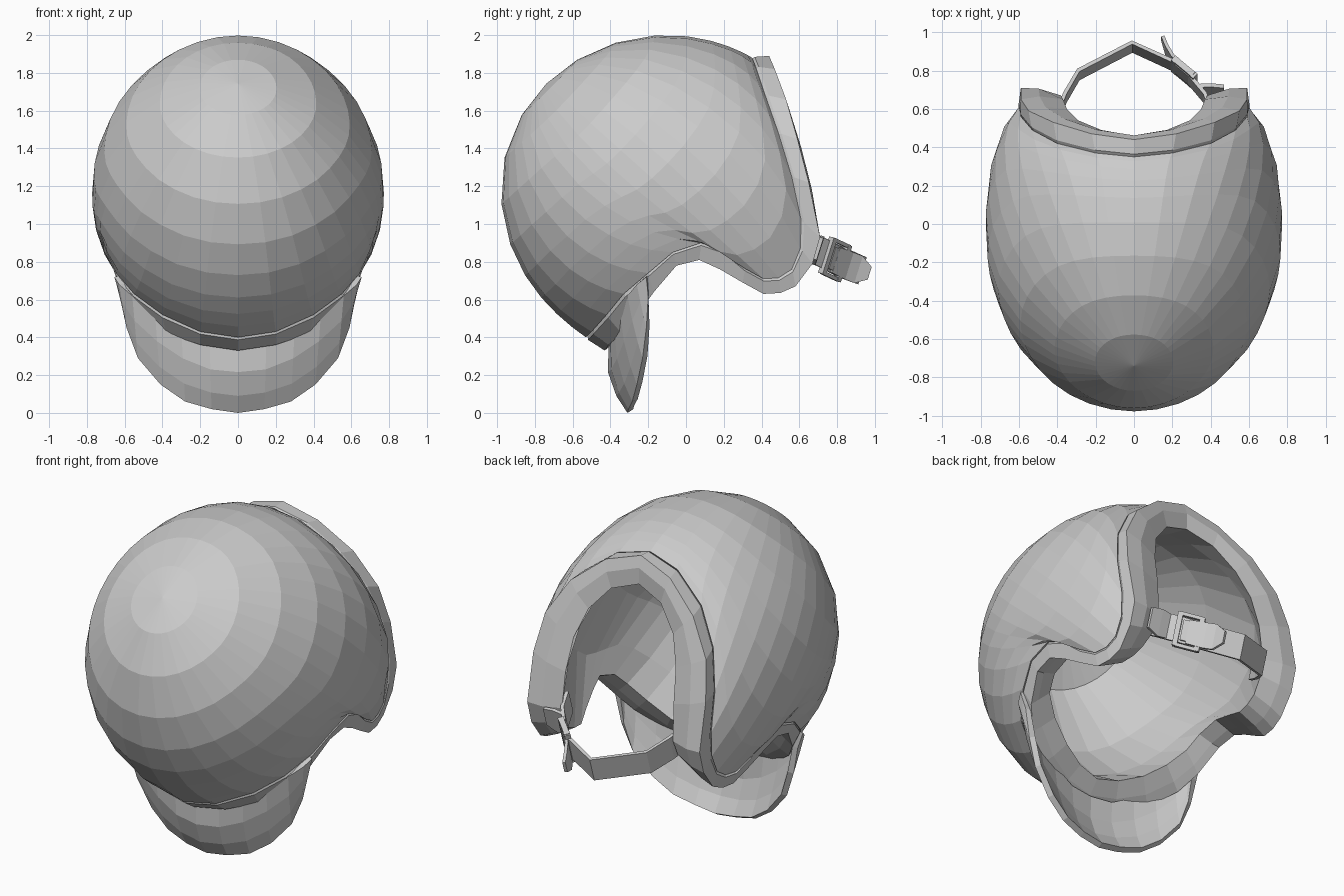
import bpy, bmesh, math
from mathutils import Vector

cube = bpy.data.objects.get("Cube")
if cube:
    bpy.data.objects.remove(cube, do_unlink=True)

grey = bpy.data.materials.new("plain grey")
grey.use_nodes = True
grey.diffuse_color = (0.6, 0.6, 0.6, 1)
grey.node_tree.nodes["Principled BSDF"].inputs["Base Color"].default_value = (0.6, 0.6, 0.6, 1)

CENTRE = Vector((0, -0.1, 1.18))
POLE = Vector((0, -0.75, 0.66)).normalized()
CROWN = Vector((0, 0.66, 0.75)).normalized()


def make(name, bm, outward=True):
    bmesh.ops.remove_doubles(bm, verts=bm.verts, dist=0.0005)
    bmesh.ops.recalc_face_normals(bm, faces=bm.faces)
    if not outward:
        bmesh.ops.reverse_faces(bm, faces=bm.faces)
    mesh = bpy.data.meshes.new(name)
    bm.to_mesh(mesh)
    bm.free()
    mesh.materials.append(grey)
    obj = bpy.data.objects.new(name, mesh)
    bpy.context.collection.objects.link(obj)
    return obj


def loft(rows, closed=True):
    """Skin a list of equally long point rows."""
    bm = bmesh.new()
    grid = [[bm.verts.new(p) for p in row] for row in rows]
    n = len(rows[0])
    for a, b in zip(grid, grid[1:]):
        for i in range(n if closed else n - 1):
            j = (i + 1) % n
            bm.faces.new((a[i], a[j], b[j], b[i]))
    return bm


def mirror(half):
    """Close a half loop that starts and ends on the middle plane."""
    pts = [Vector(p) for p in half]
    return pts + [Vector((-p.x, p.y, p.z)) for p in pts[-2:0:-1]]


def radius(d):
    """Distance from the centre to the egg-shaped head form."""
    b = 0.88 if d.y < 0 else 0.87 + 0.35 * abs(d.x)
    c = 0.82 if d.z > 0 else 0.86
    return 1 / math.sqrt((d.x / 0.762) ** 2 + (d.y / b) ** 2 + (d.z / c) ** 2)


def dome(rim, scale, rings, power):
    """Rows from the pole to the rim, spread by evenly turned guide directions."""
    rows = []
    for k in range(rings + 1):
        t = k / rings
        row = []
        for i, p in enumerate(rim):
            v = p - CENTRE
            turn = math.tau * i / len(rim)
            guide = CROWN * math.cos(turn) + Vector((math.sin(turn), 0, 0)) + POLE * 0.25
            d = POLE * (1 - t) ** 2 + guide * 2 * t * (1 - t) + v.normalized() * t * t
            d.normalize()
            rim_scale = v.length / radius(v.normalized())
            row.append(CENTRE + d * radius(d) * (scale + (rim_scale - scale) * t ** power))
        rows.append(row)
    return rows


# Half loops from the brow round the cheek and ear to the nape
groove = mirror([
    (0, .35, 1.88), (.2, .37, 1.83), (.4, .42, 1.68), (.53, .49, 1.48), (.59, .56, 1.25),
    (.6, .61, 1.02), (.6, .605, .87), (.605, .56, .76), (.615, .49, .715), (.63, .41, .71),
    (.655, .31, .765), (.68, .2, .86), (.7, .08, .9), (.695, -.07, .85), (.645, -.2, .74),
    (.55, -.33, .63), (.4, -.42, .52), (.2, -.5, .43), (0, -.53, .4)])
edge = mirror([
    (0, .44, 1.89), (.22, .47, 1.82), (.42, .53, 1.66), (.55, .59, 1.45), (.59, .65, 1.22),
    (.59, .71, .93), (.59, .67, .79), (.59, .58, .67), (.6, .5, .635), (.61, .41, .63),
    (.635, .3, .69), (.66, .18, .76), (.675, .07, .81), (.665, -.05, .78), (.61, -.17, .64),
    (.53, -.25, .53), (.38, -.34, .42), (.2, -.41, .36), (0, -.43, .33)])
lip = mirror([
    (0, .46, 1.72), (.17, .49, 1.66), (.29, .54, 1.52), (.35, .6, 1.35), (.37, .65, 1.15),
    (.38, .67, .93), (.39, .64, .84), (.41, .56, .76), (.42, .49, .73), (.43, .41, .72),
    (.47, .3, .77), (.51, .18, .82), (.54, .07, .86), (.53, -.06, .82), (.5, -.14, .74),
    (.41, -.2, .64), (.28, -.25, .54), (.14, -.3, .48), (0, -.32, .45)])

# Outer shell
make("shell", loft(dome(groove, 1, 9, 4)))

# Padded trim with a fine groove against the shell
tuck = [CENTRE + (p - CENTRE) * 0.98 for p in groove]
ridge = [CENTRE + (p.lerp(q, 0.13) - CENTRE) * 1.005 for p, q in zip(groove, edge)]
roll = [p.lerp(q, 0.5) + (p - CENTRE).normalized() * 0.02 for p, q in zip(edge, lip)]
make("trim", loft([groove, tuck, ridge, edge, roll, lip]))

# Inner liner, facing the head
make("liner", loft(dome(lip, 0.82, 4, 5)), outward=False)

# Neck flap: a bulged sheet hanging under the shell
top = [(0, -.41, .36), (.15, -.4, .37), (.3, -.38, .44), (.44, -.35, .53),
       (.56, -.31, .62), (.63, -.26, .68), (.655, -.21, .72)]
bottom = [(0, -.31, 0), (.14, -.305, .02), (.28, -.285, .06), (.41, -.26, .15),
          (.53, -.23, .29), (.59, -.21, .45), (.625, -.2, .62)]


def across(half):
    pts = [Vector(p) for p in half]
    return [Vector((-p.x, p.y, p.z)) for p in pts[:0:-1]] + pts


rows = []
for t in (0, 0.4, 0.75, 1):
    rows.append([a.lerp(b, t) - Vector((0, 0.18 * t * (1 - t) * (1 - abs(a.x) / 0.66), 0))
                 for a, b in zip(across(top), across(bottom))])
flap = make("neck_flap", loft(rows, closed=False))
solid = flap.modifiers.new("thickness", 'SOLIDIFY')
solid.thickness = 0.035
solid.offset = -1


def ribbon(name, path, halves, thick):
    """A flat band along a path, leaning with the chin."""
    pts = [Vector(p) for p in path]
    up = Vector((0, 0.3, 0.95)).normalized()
    rows = []
    for i, p in enumerate(pts):
        along = pts[min(i + 1, len(pts) - 1)] - pts[max(i - 1, 0)]
        out = along.cross(up).normalized() * thick / 2
        w = up * halves[min(i, len(halves) - 1)]
        rows.append([p + w + out, p + w - out, p - w - out, p - w + out])
    bm = loft(rows)
    bmesh.ops.holes_fill(bm, edges=bm.edges)
    make(name, bm)


# Chin strap and its loose ends
ribbon("chin_strap", [(-.4, .56, .93), (-.36, .66, .88), (-.29, .78, .82), (-.01, .925, .755),
                      (.2, .83, .79), (.29, .755, .83), (.37, .66, .88), (.4, .57, .93)], [.075], .02)
ribbon("strap_tail", [(.27, .79, .81), (.2, .86, .78), (.17, .91, .76), (.15, .97, .74)],
       [.07, .075, .075, .035], .018)
ribbon("strap_anchor", [(.33, .7, .86), (.4, .7, .86), (.47, .7, .87)], [.07, .08, .06], .02)

# Buckle: two cross bars joined by side rails, and a release plate
ALONG = Vector((-.09, .075, -.035))
mid = Vector((.255, .795, .81))
for name, shift in (("buckle_bar_upper", -.6), ("buckle_bar_lower", .45)):
    ribbon(name, [mid + ALONG * (shift - .12), mid + ALONG * (shift + .12)], [.1], .035)
for name, side in (("buckle_rail_top", 1), ("buckle_rail_bottom", -1)):
    lift = Vector((0, .028, .088)) * side
    ribbon(name, [mid + lift - ALONG * .6, mid + lift + ALONG * .5], [.01], .032)
ribbon("buckle_plate", [mid - ALONG * .4, mid + ALONG * .25], [.06], .03)
